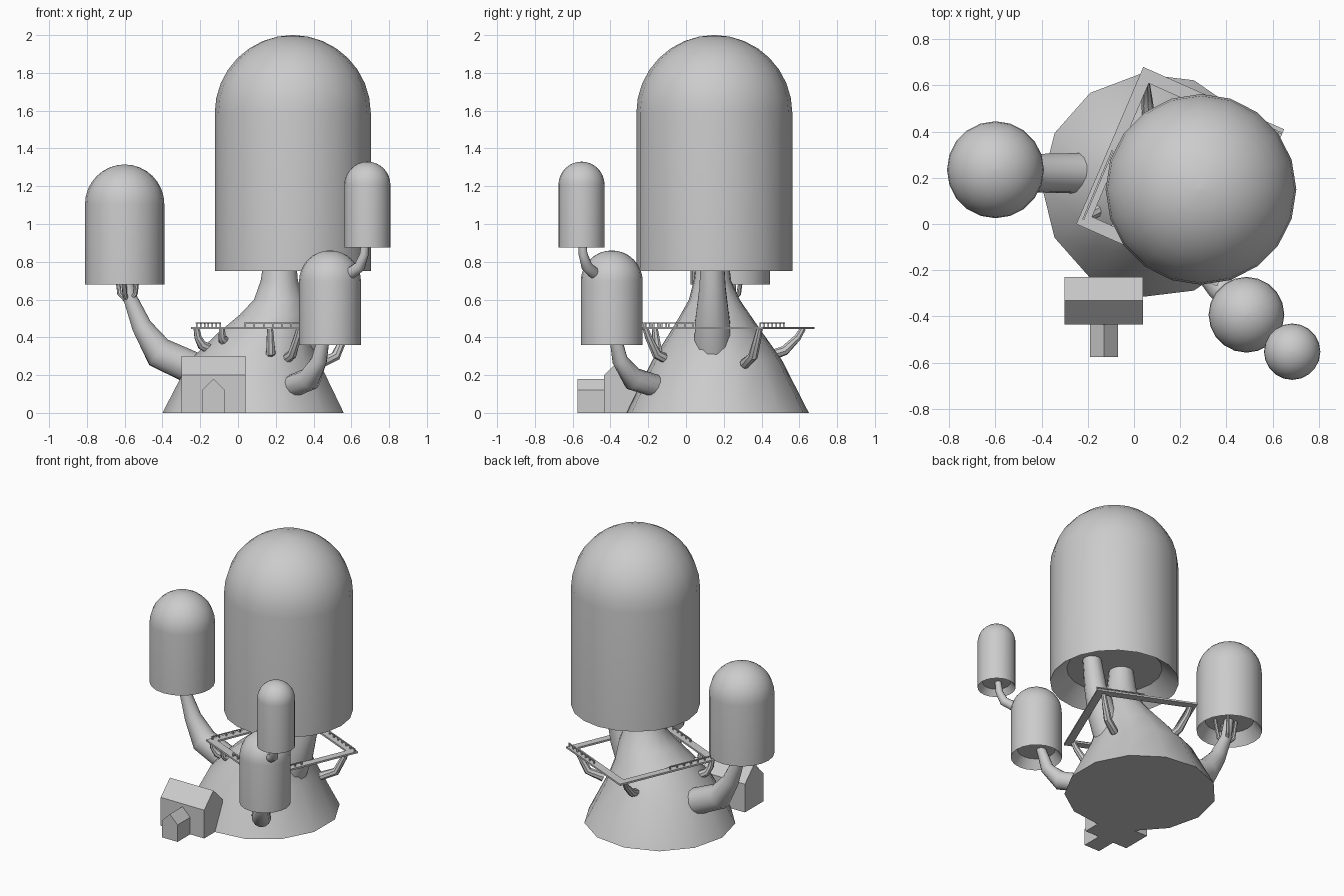
import bpy, bmesh, math
from mathutils import Vector

default_cube = bpy.data.objects.get("Cube")
if default_cube:
    bpy.data.objects.remove(default_cube, do_unlink=True)

grey = bpy.data.materials.new("plain_grey")
grey.use_nodes = True
GREY = (0.6, 0.6, 0.6, 1)
grey.diffuse_color = GREY
grey.node_tree.nodes["Principled BSDF"].inputs["Base Color"].default_value = GREY


def finish(name, bm, smooth=True):
    """Turn a bmesh into a named object with the shared material."""
    bmesh.ops.recalc_face_normals(bm, faces=bm.faces)
    mesh = bpy.data.meshes.new(name)
    bm.to_mesh(mesh)
    bm.free()
    mesh.materials.append(grey)
    obj = bpy.data.objects.new(name, mesh)
    bpy.context.scene.collection.objects.link(obj)
    if smooth:
        mesh.shade_smooth()
        mesh.set_sharp_from_angle(angle=math.radians(40))
    return obj


def bridge(bm, rings):
    """Skin consecutive vertex rings and cap both ends."""
    for a, b in zip(rings, rings[1:]):
        n = len(a)
        for i in range(n):
            j = (i + 1) % n
            bm.faces.new((a[i], a[j], b[j], b[i]))
    bm.faces.new(rings[0])
    bm.faces.new(rings[-1])


def stack(name, levels, sides, start=0.0):
    """Horizontal rings (x, y, z, radius) skinned into one solid."""
    bm = bmesh.new()
    rings = []
    for x, y, z, r in levels:
        angles = [start + math.tau * i / sides for i in range(sides)]
        rings.append([bm.verts.new((x + r * math.cos(a), y + r * math.sin(a), z))
                      for a in angles])
    bridge(bm, rings)
    return finish(name, bm)


def silo(name, x, y, r, bottom, top, recess, sides=20):
    """Domed cylinder with a tapered hollow underneath."""
    spring = top - r
    levels = [(x, y, bottom + recess, r * 0.74), (x, y, bottom, r)]
    steps = 8
    for i in range(steps):
        a = math.pi / 2 * i / steps
        levels.append((x, y, spring + r * math.sin(a), r * math.cos(a)))
    levels.append((x, y, top, r * 0.02))
    return stack(name, levels, sides)


def tube(bm, points, sides=12):
    """Tapered tube through (x, y, z, radius) points."""
    centres = [Vector(p[:3]) for p in points]
    rings = []
    for i, c in enumerate(centres):
        ahead = centres[min(i + 1, len(centres) - 1)]
        behind = centres[max(i - 1, 0)]
        d = (ahead - behind).normalized()
        u = d.cross(Vector((0.3, 1, 0))).normalized()
        v = d.cross(u)
        rings.append([bm.verts.new(c + points[i][3] * (
            u * math.cos(math.tau * k / sides) + v * math.sin(math.tau * k / sides)))
            for k in range(sides)])
    bridge(bm, rings)


def arm(name, points, sides=12):
    bm = bmesh.new()
    tube(bm, points, sides)
    return finish(name, bm)


def bar(bm, a, b, width, height):
    """Square bar from a to b, centred on its axis."""
    a, b = Vector(a), Vector(b)
    d = (b - a).normalized()
    side = d.cross(Vector((0, 0, 1)))
    if side.length < 0.01:
        side = Vector((1, 0, 0))
    side.normalize()
    up = side.cross(d)
    rings = [[bm.verts.new(p + side * width / 2 * s + up * height / 2 * t)
              for s, t in ((-1, -1), (1, -1), (1, 1), (-1, 1))] for p in (a, b)]
    bridge(bm, rings)


def gabled(name, x, y, length, width, eave, ridge, along_x):
    """House block with a pitched roof."""
    bm = bmesh.new()
    w = width / 2
    outline = [(-w, 0), (w, 0), (w, eave), (0, ridge), (-w, eave)]
    rings = []
    for e in (-length / 2, length / 2):
        rings.append([bm.verts.new((x + e, y + s, z) if along_x else (x + s, y + e, z))
                      for s, z in outline])
    bridge(bm, rings)
    return finish(name, bm, smooth=False)


# Flared base that narrows and leans into the neck
stack("base_mound", [(0.087, 0.167, 0, 0.487), (0.09, 0.165, 0.28, 0.345),
                     (0.14, 0.16, 0.42, 0.25), (0.195, 0.155, 0.52, 0.185),
                     (0.22, 0.15, 0.6, 0.135), (0.22, 0.14, 0.7, 0.1),
                     (0.225, 0.14, 0.86, 0.08)], 13, math.pi)

# Domed towers
silo("main_tower", 0.29, 0.15, 0.413, 0.75, 2.0, 0.1)
silo("side_tower", -0.60, 0.235, 0.21, 0.68, 1.315, 0.08)
silo("front_tower", 0.487, -0.393, 0.164, 0.36, 0.86, 0.06)
silo("small_tower", 0.685, -0.553, 0.122, 0.875, 1.33, 0.04)

# Supporting arms
arm("main_tower_leg", [(0.32, 0.14, 0.33, 0.1), (0.38, 0.14, 0.48, 0.095),
                       (0.44, 0.14, 0.66, 0.072), (0.47, 0.14, 0.86, 0.06)])
arm("side_tower_arm", [(-0.16, 0.22, 0.2, 0.09), (-0.42, 0.22, 0.32, 0.085),
                       (-0.51, 0.225, 0.46, 0.055), (-0.575, 0.23, 0.62, 0.037),
                       (-0.6, 0.23, 0.77, 0.03)])
arm("front_tower_arm", [(0.26, -0.12, 0.13, 0.06), (0.38, -0.28, 0.18, 0.062),
                        (0.43, -0.35, 0.28, 0.042), (0.46, -0.38, 0.43, 0.03)])
arm("small_tower_arm", [(0.59, -0.48, 0.735, 0.032), (0.645, -0.525, 0.775, 0.03),
                        (0.668, -0.545, 0.84, 0.024), (0.675, -0.55, 0.92, 0.02)])

# Thin prongs under the side tower
bm = bmesh.new()
for dx, dy in ((-0.06, 0.02), (0.05, 0.07), (0.06, -0.05), (-0.02, -0.07)):
    x, y = -0.585, 0.23
    tube(bm, [(x, y, 0.59, 0.014), (x + dx * 0.7, y + dy * 0.7, 0.63, 0.013),
              (x + dx, y + dy, 0.77, 0.011)], 8)
finish("side_tower_prongs", bm)

# Walkway frame: four mitred bars around the neck
corners = [Vector(c) for c in ((-0.25, 0, 0.45), (0.04, 0.68, 0.45),
                               (0.65, 0.41, 0.45), (0.36, -0.27, 0.45))]
middle = sum(corners, Vector()) / 4
inward = [c + (middle - c).normalized() * 0.075 for c in corners]
bm = bmesh.new()
rings = []
for i in range(4):
    rings.append([bm.verts.new(p + Vector((0, 0, h))) for p, h in (
        (corners[i], -0.006), (corners[i], 0.006), (inward[i], 0.006), (inward[i], -0.006))])
for i in range(4):
    a, b = rings[i], rings[(i + 1) % 4]
    for k in range(4):
        m = (k + 1) % 4
        bm.faces.new((a[k], a[m], b[m], b[k]))
finish("walkway_frame", bm, smooth=False)

# Low railings on part of each side
bm = bmesh.new()
spans = ((0, 1, 0.04, 0.48), (3, 2, 0.05, 0.45), (2, 1, 0.0, 0.48), (3, 0, 0.05, 0.55))
for i, j, t0, t1 in spans:
    shift = (middle - (corners[i] + corners[j]) / 2).normalized() * 0.02
    ends = [corners[i].lerp(corners[j], t) + shift for t in (t0, t1)]
    lift = Vector((0, 0, 0.025))
    bar(bm, ends[0] + lift, ends[1] + lift, 0.008, 0.006)
    for k in range(7):
        foot = ends[0].lerp(ends[1], 0.02 + 0.16 * k)
        bar(bm, foot, foot + lift, 0.008, 0.008)
finish("walkway_railings", bm, smooth=False)

# Bent brackets holding the walkway
bm = bmesh.new()
brackets = (((-0.22, 0.02), (-0.18, 0.05), 0.35), ((0.05, 0.62), (0.06, 0.48), 0.32),
            ((0.58, 0.39), (0.49, 0.34), 0.29), ((0.325, -0.215), (0.27, -0.13), 0.3),
            ((-0.085, -0.045), (-0.08, -0.02), 0.38), ((0.17, -0.165), (0.175, -0.14), 0.31))
for head, foot, z in brackets:
    h, f = Vector(head), Vector(foot)
    root = f + (Vector((0.1, 0.165)) - f).normalized() * 0.07
    knee = h.lerp(f, 0.7)
    tube(bm, [(*root, z - 0.03, 0.028), (*knee, z + 0.01, 0.026),
              (*h.lerp(f, 0.2), 0.4, 0.02), (*h, 0.448, 0.016)], 8)
finish("walkway_brackets", bm)

# Small house with a porch
gabled("house", -0.13, -0.332, 0.34, 0.205, 0.2, 0.3, True)
gabled("porch", -0.13, -0.49, 0.17, 0.12, 0.12, 0.18, False)
